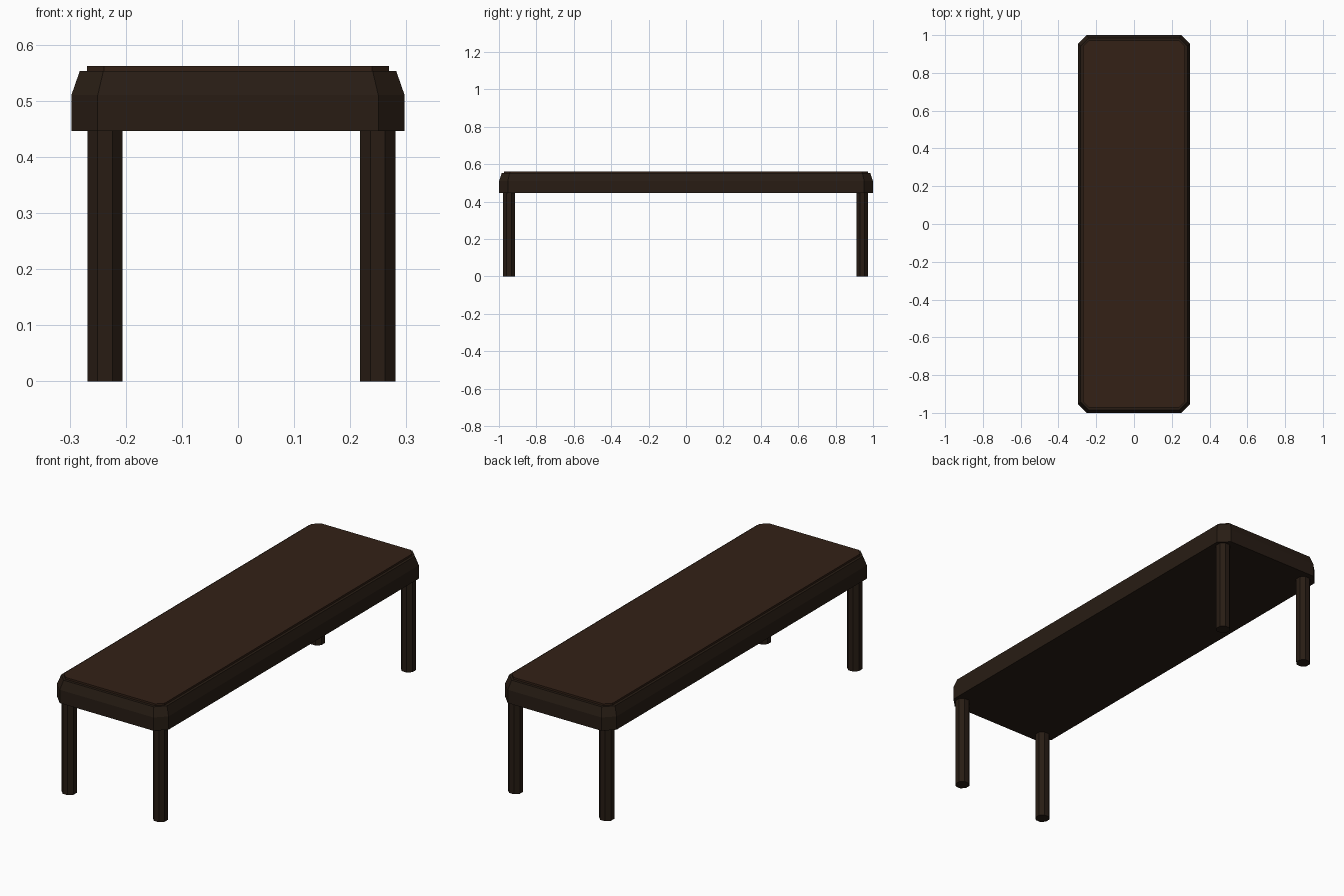
import bpy, bmesh, math

if "Cube" in bpy.data.objects:
    bpy.data.objects.remove(bpy.data.objects["Cube"])


def material(name, rgb):
    m = bpy.data.materials.new(name)
    m.diffuse_color = (*rgb, 1)
    m.use_nodes = True
    m.node_tree.nodes["Principled BSDF"].inputs["Base Color"].default_value = m.diffuse_color
    return m


def chamfered_rect(hx, hy, c):
    # outline of a rectangle with cut corners, counter-clockwise
    return [(hx, c - hy), (hx, hy - c), (hx - c, hy), (c - hx, hy),
            (-hx, hy - c), (-hx, c - hy), (c - hx, -hy), (hx - c, -hy)]


def loft(name, levels, mat):
    # stack of matching outlines, capped at both ends
    bm = bmesh.new()
    rings = [[bm.verts.new((x, y, z)) for x, y in pts] for z, pts in levels]
    n = len(rings[0])
    for a, b in zip(rings, rings[1:]):
        for i in range(n):
            j = (i + 1) % n
            bm.faces.new((a[i], a[j], b[j], b[i]))
    bm.faces.new(rings[0][::-1])
    bm.faces.new(rings[-1])
    me = bpy.data.meshes.new(name)
    bm.to_mesh(me)
    bm.free()
    ob = bpy.data.objects.new(name, me)
    me.materials.append(mat)
    bpy.context.collection.objects.link(ob)
    return ob


frame_mat = material("dark wood", (0.021, 0.012, 0.007))
panel_mat = material("brown top", (0.033, 0.015, 0.008))

# Table frame with sloped upper edge
loft("table_frame", [(0.446, chamfered_rect(0.297, 1.0, 0.047)),
                     (0.51, chamfered_rect(0.297, 1.0, 0.047)),
                     (0.553, chamfered_rect(0.282, 0.985, 0.042))], frame_mat)

# Thin raised top panel
top = chamfered_rect(0.269, 0.972, 0.03)
loft("top_panel", [(0.553, top), (0.562, top)], panel_mat)

# Four octagonal legs
r = 0.0313 / math.cos(math.pi / 8)
for side, x in (("left", -0.237), ("right", 0.249)):
    for end, y in (("front", -0.946), ("back", 0.942)):
        ring = [(x + r * math.cos(math.pi / 8 + i * math.pi / 4),
                 y + r * math.sin(math.pi / 8 + i * math.pi / 4)) for i in range(8)]
        loft(f"{end}_{side}_leg", [(0, ring), (0.446, ring)], frame_mat)
